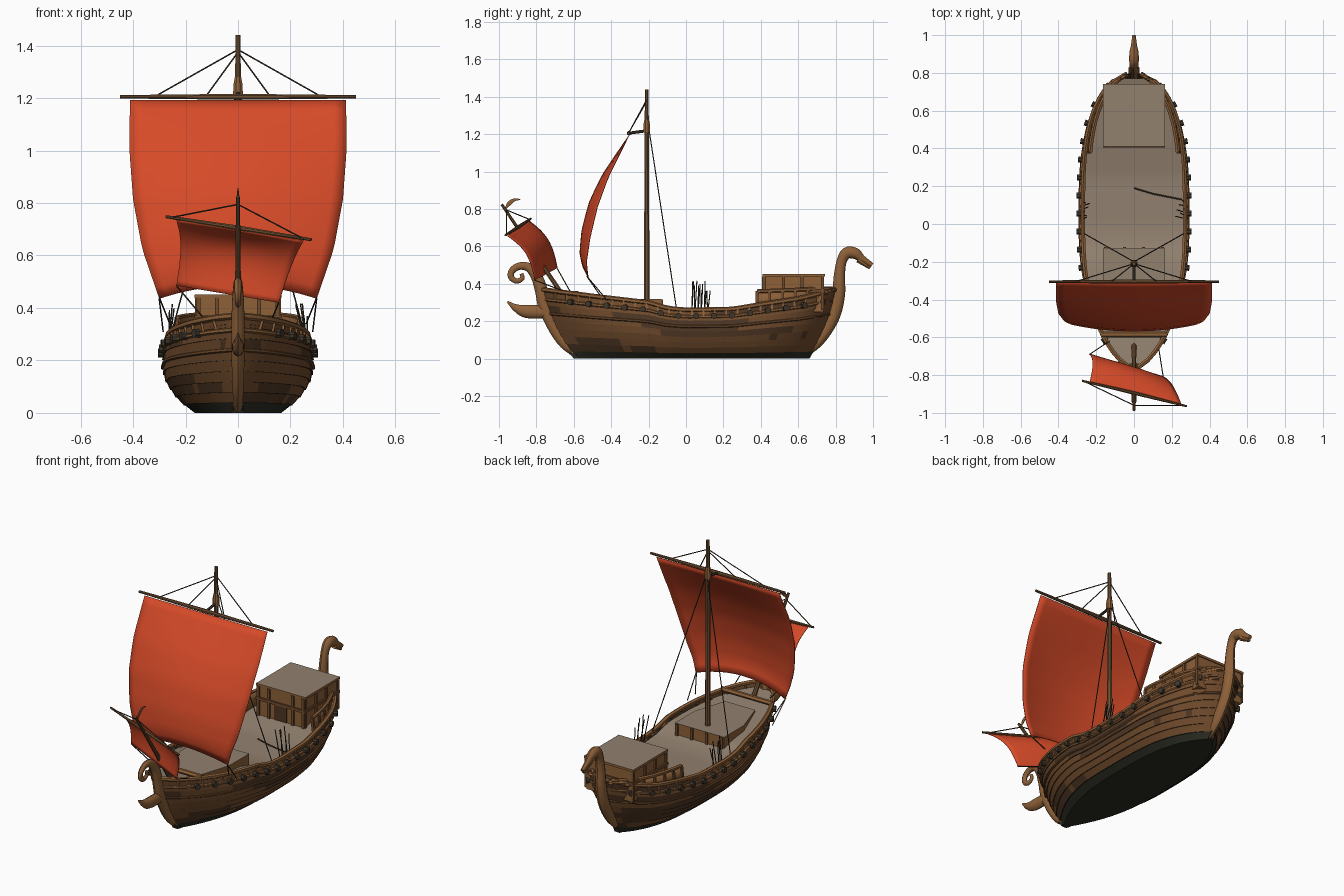
import bpy, bmesh, math, random
from mathutils import Vector

random.seed(4)
if "Cube" in bpy.data.objects:
    bpy.data.objects.remove(bpy.data.objects["Cube"])


def material(name, *rgb):
    lin = [((c / 255 + 0.055) / 1.055) ** 2.4 for c in rgb] + [1]
    m = bpy.data.materials.new(name)
    m.use_nodes = True
    m.diffuse_color = lin
    m.node_tree.nodes["Principled BSDF"].inputs["Base Color"].default_value = lin
    return m


TRIM = material("trim wood", 142, 97, 57)
PLANK = material("plank brown", 112, 75, 44)
DARK = material("dark plank", 78, 54, 35)
TAR = material("tarred bottom", 42, 43, 34)
DECK = material("weathered deck", 146, 129, 111)
SAIL = material("red sail", 214, 74, 40)
ROPE = material("dark rope", 62, 54, 43)
SPAR = material("spar wood", 112, 80, 50)


def finish(name, bm, mats, angle=40):
    bmesh.ops.recalc_face_normals(bm, faces=bm.faces[:])
    me = bpy.data.meshes.new(name)
    bm.to_mesh(me)
    bm.free()
    for m in mats:
        me.materials.append(m)
    ob = bpy.data.objects.new(name, me)
    bpy.context.collection.objects.link(ob)
    bpy.ops.object.select_all(action="DESELECT")
    ob.select_set(True)
    bpy.context.view_layer.objects.active = ob
    bpy.ops.object.shade_smooth_by_angle(angle=math.radians(angle))
    return ob


def lerp_table(table, x):
    for (a, p), (b, q) in zip(table, table[1:]):
        if x <= b:
            return p + (q - p) * max(0, (x - a) / (b - a))
    return table[-1][1]


def spline(pts, steps=5):
    """Smooth path through points; extra components such as radius are kept."""
    pts = [Vector(p) for p in pts]
    pts = [pts[0] * 2 - pts[1]] + pts + [pts[-1] * 2 - pts[-2]]
    out = []
    for a, b, c, d in zip(pts, pts[1:], pts[2:], pts[3:]):
        for i in range(steps):
            t = i / steps
            out.append(0.5 * (2 * b + (c - a) * t + (2 * a - 5 * b + 4 * c - d) * t * t
                              + (3 * b - a - 3 * c + d) * t ** 3))
    return out + [pts[-2]]


def tube(name, path, mat, r=0.01, sides=8, flat=1.0):
    """Sweep a round section; a fourth path component overrides the radius."""
    bm = bmesh.new()
    rings = []
    pos = [Vector(p[:3]) for p in path]
    for i, p in enumerate(pos):
        tan = (pos[min(i + 1, len(pos) - 1)] - pos[max(i - 1, 0)]).normalized()
        u = Vector((1, 0, 0)) if abs(tan.x) < 0.8 else Vector((0, 0, 1))
        u = (u - tan * u.dot(tan)).normalized()
        w = tan.cross(u)
        rad = path[i][3] if len(path[i]) > 3 else r
        ring = []
        for k in range(sides):
            a = math.tau * (k + 0.5) / sides
            ring.append(bm.verts.new(p + u * math.cos(a) * rad * flat + w * math.sin(a) * rad))
        rings.append(ring)
    for a, b in zip(rings, rings[1:]):
        for k in range(sides):
            bm.faces.new((a[k], a[k - 1], b[k - 1], b[k]))
    bm.faces.new(rings[0])
    bm.faces.new(rings[-1])
    return finish(name, bm, [mat])


def prism(name, outline, z0, z1, wall, top):
    """Vertical extrusion of a plan outline with a separately coloured top."""
    bm = bmesh.new()
    f = bm.faces.new([bm.verts.new((x, y, z0)) for x, y in outline])
    ext = bmesh.ops.extrude_face_region(bm, geom=[f])["geom"]
    for g in ext:
        if isinstance(g, bmesh.types.BMVert):
            g.co.z = z1
        elif isinstance(g, bmesh.types.BMFace):
            g.material_index = 1
    return finish(name, bm, [wall, top])


def box(name, x0, x1, y0, y1, z0, z1, wall, top=None):
    return prism(name, [(x0, y0), (x1, y0), (x1, y1), (x0, y1)], z0, z1, wall, top or wall)


# Hull shape rules: height of the sheer, end profiles and fullness
SHEER = [(-.77, .37), (-.5, .335), (-.2, .3), (-.1, .27), (0, .26), (.25, .265), (.4, .29), (.6, .32), (.8, .37)]
BOW = [(0, -.6), (.25, -.665), (.5, -.71), (.75, -.745), (1, -.77)]
STERN = [(0, .66), (.25, .71), (.5, .75), (.75, .78), (1, .8)]
BEAM = [(0, .16), (.12, .205), (.25, .24), (.5, .28), (.75, .286), (1, .27)]


def hull_point(side, y, v, out=0.0):
    a, b = lerp_table(BOW, v), lerp_table(STERN, v)
    s = max(-1, min(1, (2 * y - a - b) / (b - a)))
    p, q = (2.6, .7) if s < 0 else (3.4, .52)
    w = lerp_table(BEAM, v) * (1 - abs(s) ** p) ** (q + .35 * (1 - v))
    return Vector((side * (max(w, .012) + out), y, v * lerp_table(SHEER, y)))


# Overlapping hull strakes with weathered runs, over a tarred flat bottom
STRAKES, N = 9, 44
bm = bmesh.new()
levels = [(k + e) / STRAKES for k in range(STRAKES) for e in (0, 1)]
grids = []
for side in (-1, 1):
    grid = []
    for i, v in enumerate(levels):
        a, b = lerp_table(BOW, v), lerp_table(STERN, v)
        ys = [(a + b) / 2 + (b - a) / 2 * math.sin(math.pi * (j / N - .5)) for j in range(N + 1)]
        grid.append([bm.verts.new(hull_point(side, y, v, .005 * (i % 2 == 0))) for y in ys])
    for i in range(len(levels) - 1):
        worn = 0
        for j in range(N):
            if random.random() < .15:
                worn = random.choice((0, 0, 1))
            f = bm.faces.new((grid[i][j], grid[i][j + 1], grid[i + 1][j + 1], grid[i + 1][j]))
            f.material_index = 2 if i < 2 else 1 if i % 2 or worn else 0
    grids.append(grid)
for j in range(N):
    l, r = grids[0][0], grids[1][0]
    bm.faces.new((l[j], l[j + 1], r[j + 1], r[j])).material_index = 2
finish("hull", bm, [PLANK, DARK, TAR], 30)

# Deck following the sheer
bm = bmesh.new()
rows = []
for j in range(41):
    y = -.74 + 1.51 * j / 40
    row = [hull_point(s, y, 1) * 1 for s in (-1, 1)]
    rows.append([bm.verts.new((p.x * .98, p.y, p.z - .03)) for p in row])
for a, b in zip(rows, rows[1:]):
    bm.faces.new((a[0], a[1], b[1], b[0]))
finish("deck", bm, [DECK])

# Rails, rub strakes, oar bosses and bulwark posts on both sides
for side, label in ((-1, "right"), (1, "left")):
    def run(y0, y1, v, out, lift=0):
        n = 36
        return [hull_point(side, y0 + (y1 - y0) * j / n, v, out) + Vector((0, 0, lift)) for j in range(n + 1)]
    tube("gunwale_" + label, run(-.765, .795, 1, 0), TRIM, .013, 6)
    tube("upper_wale_" + label, run(-.75, .78, .86, .003), TRIM, .009, 6)
    tube("lower_wale_" + label, run(-.73, .765, .66, .003), PLANK, .008, 6)
    for j in range(15):
        p = hull_point(side, -.61 + .095 * j, .87, 0)
        q = hull_point(side, -.6 + .095 * j, .87, 0) - p
        n = Vector((q.y, -q.x, 0)).normalized() * side
        tube("oar_boss_" + label, [p - n * .01, p + n * .026], ROPE, .017, 8)
    for j in range(24):
        p = hull_point(side, -.7 + .061 * j, .88, .004)
        q = hull_point(side, p.y, 1, .004)
        tube("bulwark_post_" + label, [p, q], TRIM, .007, 4)
    # Raised stern bulwark with a cap and posts
    bm = bmesh.new()
    foot = run(.38, .785, 1, -.014, -.03)
    low = [bm.verts.new(p) for p in foot]
    high = [bm.verts.new((p.x * .95, p.y, .36 + .04 * (p.y - .38))) for p in foot]
    for j in range(len(foot) - 1):
        bm.faces.new((low[j], low[j + 1], high[j + 1], high[j]))
    cap = [v.co.copy() for v in high]
    bulwark = finish("stern_bulwark_" + label, bm, [TRIM])
    bulwark.modifiers.new("thickness", "SOLIDIFY").thickness = .012
    tube("stern_cap_" + label, cap, TRIM, .011, 6)
    for j in range(0, 33, 6):
        tube("stern_post_" + label, [foot[j], cap[j]], PLANK, .011, 4)
    # Bundle of upright sticks at the side
    for j in range(6):
        y = .03 + .017 * j
        p = hull_point(side, y, 1, -.005)
        top = p + Vector((-side * random.uniform(0, .05), random.uniform(-.01, .015), random.uniform(.09, .16)))
        tube("stick_" + label, [p - Vector((0, 0, .03)), top], ROPE, .003, 5)

# Stem with scroll, ram, keel and swan-necked sternpost
stem = [(0, -.575, .015, .02), (0, -.665, .1, .03), (0, -.745, .25, .035), (0, -.775, .37, .034),
        (0, -.80, .44, .03), (0, -.84, .487, .024), (0, -.89, .495, .02), (0, -.93, .47, .018),
        (0, -.935, .435, .016), (0, -.905, .415, .014), (0, -.875, .43, .012), (0, -.88, .455, .01)]
tube("stem_scroll", spline(stem), TRIM, sides=10, flat=.75)
tube("ram", spline([(0, -.955, .305, .004), (0, -.91, .272, .02), (0, -.85, .252, .035), (0, -.74, .25, .035)]),
     TRIM, sides=10, flat=.65)
neck = [(0, .62, .015, .02), (0, .71, .1, .032), (0, .785, .22, .035), (0, .815, .34, .035), (0, .82, .44, .03),
        (0, .832, .52, .027), (0, .86, .565, .031), (0, .905, .562, .03), (0, .94, .535, .02), (0, .995, .5, .012)]
tube("swan_sternpost", spline(neck), TRIM, sides=10, flat=.85)
tube("lower_beak", [(0, .92, .53, .018), (0, .985, .485, .009)], TRIM, sides=8)
box("keel", -.022, .022, -.59, .64, 0, .03, TAR)

# Stern cabin with panelled walls and a flat roof
box("cabin", -.155, .155, .415, .735, .25, .44, TRIM)
box("cabin_roof", -.165, .165, .41, .742, .438, .452, TRIM, DECK)
box("cabin_sill", -.165, .165, .405, .742, .355, .372, PLANK)
for y in (.42, .52, .62, .73):
    for x in (-.158, .158):
        box("cabin_stud", x - .006, x + .006, y - .008, y + .008, .26, .44, PLANK)
box("cabin_door", -.04, .04, .407, .416, .265, .355, DARK)
for x in (-.15, -.08, .08, .15):
    box("cabin_front_stud", x - .008, x + .008, .406, .416, .26, .44, PLANK)

# Raised hatch around the mast and bow beams
hatch = [(-.165, -.13), (.165, -.13), (.165, -.32), (.1, -.52), (-.1, -.52), (-.165, -.32)]
prism("foredeck_hatch", hatch, .24, .318, TRIM, DECK)
for x in (-.15, -.05, .05, .15):
    box("hatch_stud", x - .008, x + .008, -.132, -.122, .24, .315, PLANK)
tube("bow_beam", [(-.17, -.585, .35), (.17, -.585, .35)], TRIM, .015, 6)

# Main mast, collar and yard
tube("main_mast", [(0, -.21, .25, .016), (0, -.21, 1.2, .013), (0, -.21, 1.44, .01)], SPAR)
tube("mast_collar", [(0, -.21, 1.21, .02), (0, -.21, 1.25, .019), (0, -.21, 1.28, .013)], TRIM)
tube("main_yard", [(-.45, -.305, 1.205, .007), (0, -.305, 1.205, .012), (.45, -.305, 1.205, .007)], SPAR)
tube("yard_truss", [(0, -.2, 1.22), (0, -.31, 1.205)], ROPE, .008, 6)


def sail(name, rule, n=18):
    bm = bmesh.new()
    g = [[bm.verts.new(rule(2 * i / n - 1, j / n)) for i in range(n + 1)] for j in range(n + 1)]
    for j in range(n):
        for i in range(n):
            bm.faces.new((g[j][i], g[j][i + 1], g[j + 1][i + 1], g[j + 1][i]))
    ob = finish(name, bm, [SAIL])
    ob.modifiers.new("cloth", "SOLIDIFY").thickness = .004


# Billowing main sail: edge profile plus a belly in the middle
WIDTH = [(0, .412), (.25, .414), (.5, .4), (.75, .365), (1, .3)]
DEPTH = [(0, -.308), (.3, -.42), (.5, -.475), (.72, -.515), (.9, -.535), (1, -.525)]


def main_rule(u, t):
    belly = (1 - u * u) * math.sin(math.pi * min(1, t * .8)) * .045
    return (u * lerp_table(WIDTH, t), lerp_table(DEPTH, t) - belly, 1.192 - t * (.757 - .05 * (1 - u * u)))


sail("main_sail", main_rule)

# Raked foremast, tilted yard, small sail and pennant
tube("foremast", [(0, -.64, .31, .014), (0, -.985, .825, .008)], SPAR)
tube("fore_yard", [(-.275, -.83, .748, .006), (0, -.895, .705, .01), (.28, -.965, .66, .006)], SPAR)
TL, TR = Vector((-.235, -.84, .735)), Vector((.25, -.955, .655))
BL, BR = Vector((-.235, -.69, .485)), Vector((.155, -.81, .42))


def fore_rule(u, t):
    w = (u + 1) / 2
    p = TL.lerp(TR, w).lerp(BL.lerp(BR, w), t)
    bulge = math.sin(math.pi * t) * (.035 + .03 * (1 - u * u))
    return p + Vector((-.45 * u * (u < 0) * bulge, .75 * bulge, .65 * bulge))


sail("fore_sail", fore_rule)
tube("pennant", spline([(0, -.965, .8, .004), (0, -.945, .83, .012), (0, -.915, .85, .008), (0, -.885, .85, .002)]),
     TRIM, flat=.3)

# Rigging, mirrored left and right
for s in (-1, 1):
    for name, a, b in (
            ("yard_lift", (0, -.21, 1.385), (s * .31, -.305, 1.21)),
            ("inner_lift", (0, -.21, 1.375), (s * .12, -.305, 1.21)),
            ("backstay", (0, -.2, 1.24), (s * .265, -.05, .26)),
            ("sheet", (s * .3, -.525, .435), (s * .285, -.42, .31)),
            ("sheet_tail", (s * .3, -.53, .44), (s * .26, -.46, .34)),
            ("fore_lift", (0, -.96, .795), (s * .25, -.9 - s * .06, .705 - s * .041))):
        tube(name, [a, b], ROPE, .003, 5)
for a, b in ((BL, (-.13, -.62, .36)), (BR, (.13, -.65, .36))):
    tube("fore_sheet", [a, b], ROPE, .003, 5)
tube("loose_line", [(0, .19, .242), (.1, .16, .242), (.25, .13, .242)], ROPE, .004, 5)
